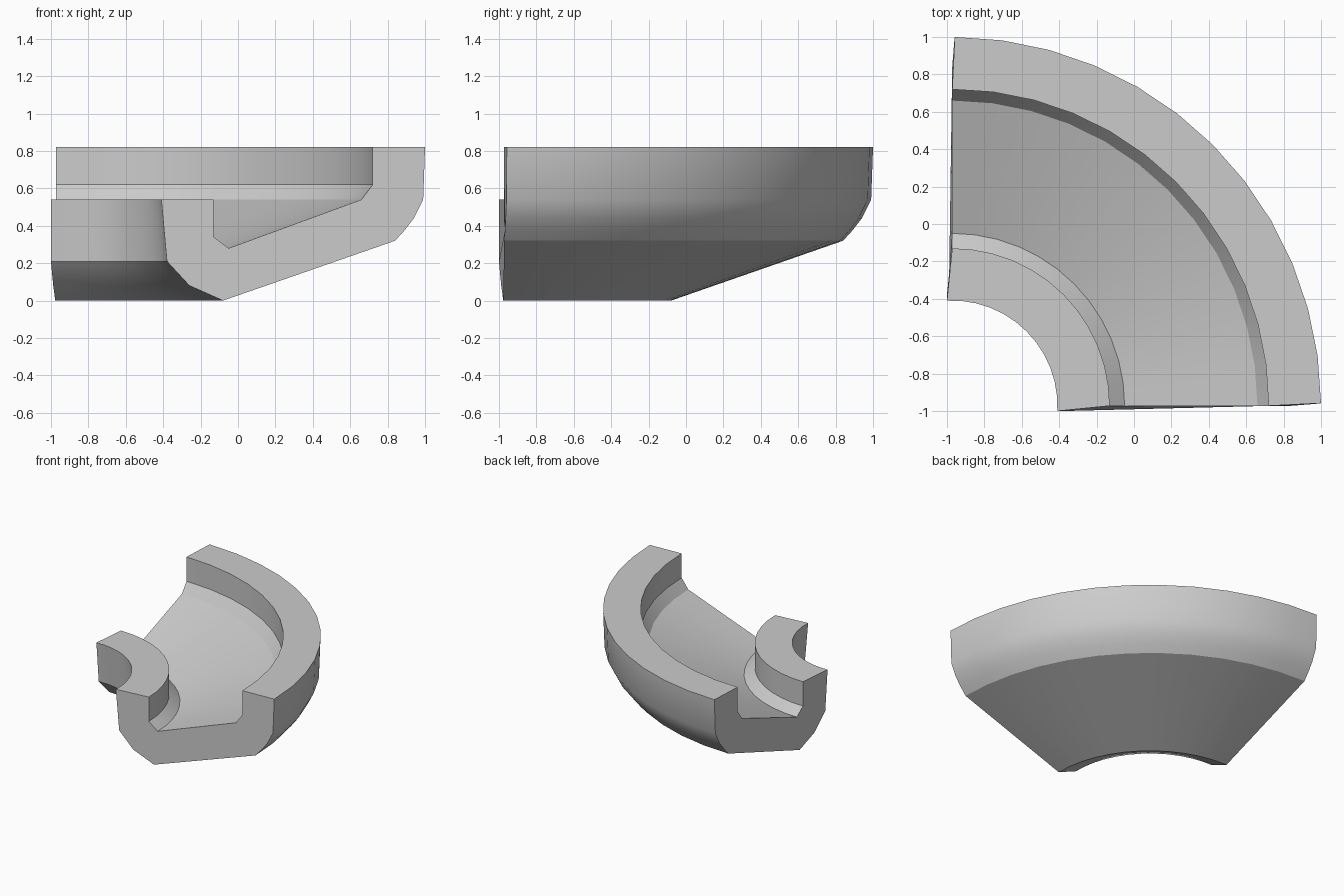
import bpy, bmesh, math

if "Cube" in bpy.data.objects:
    bpy.data.objects.remove(bpy.data.objects["Cube"])

CENTRE = -0.972      # x and y of the sweep axis
STEPS = 12           # segments along the quarter turn

# Channel cross-section: x at the front end, height, y shift of the end face
PROFILE = [
    (1.00, 0.82, 0.014), (0.99, 0.54, 0.012), (0.94, 0.44, 0.008),
    (0.89, 0.375, 0.004), (0.84, 0.32, 0.0), (-0.08, 0.0, -0.005),
    (-0.26, 0.08, -0.016), (-0.38, 0.21, -0.028), (-0.41, 0.54, -0.028),
    (-0.13, 0.54, 0.0), (-0.13, 0.34, 0.0), (-0.05, 0.28, 0.0),
    (0.66, 0.54, 0.0), (0.72, 0.62, 0.0), (0.72, 0.82, 0.0),
]


def arc_point(x, z, shift, t):
    """Point of the swept profile at fraction t of its own arc."""
    r = math.hypot(x - CENTRE, shift)
    start = math.atan2(shift, x - CENTRE)
    a = start + (math.pi / 2 - 2 * start) * t
    return (CENTRE + r * math.cos(a), CENTRE + r * math.sin(a), z)


# Curved channel: sweep the section through a quarter turn
bm = bmesh.new()
rings = [[bm.verts.new(arc_point(*p, i / STEPS)) for p in PROFILE]
         for i in range(STEPS + 1)]
n = len(PROFILE)
for a, b in zip(rings, rings[1:]):
    for k in range(n):
        j = (k + 1) % n
        bm.faces.new((a[k], a[j], b[j], b[k]))

# End faces
bm.faces.new(rings[0])
bm.faces.new(rings[-1][::-1])
bmesh.ops.recalc_face_normals(bm, faces=bm.faces[:])

mesh = bpy.data.meshes.new("curved_channel")
bm.to_mesh(mesh)
bm.free()
channel = bpy.data.objects.new("curved_channel", mesh)
bpy.context.collection.objects.link(channel)

# Smooth along the bend, crisp at the rims
bpy.context.view_layer.objects.active = channel
channel.select_set(True)
bpy.ops.object.shade_smooth_by_angle(angle=math.radians(25))
